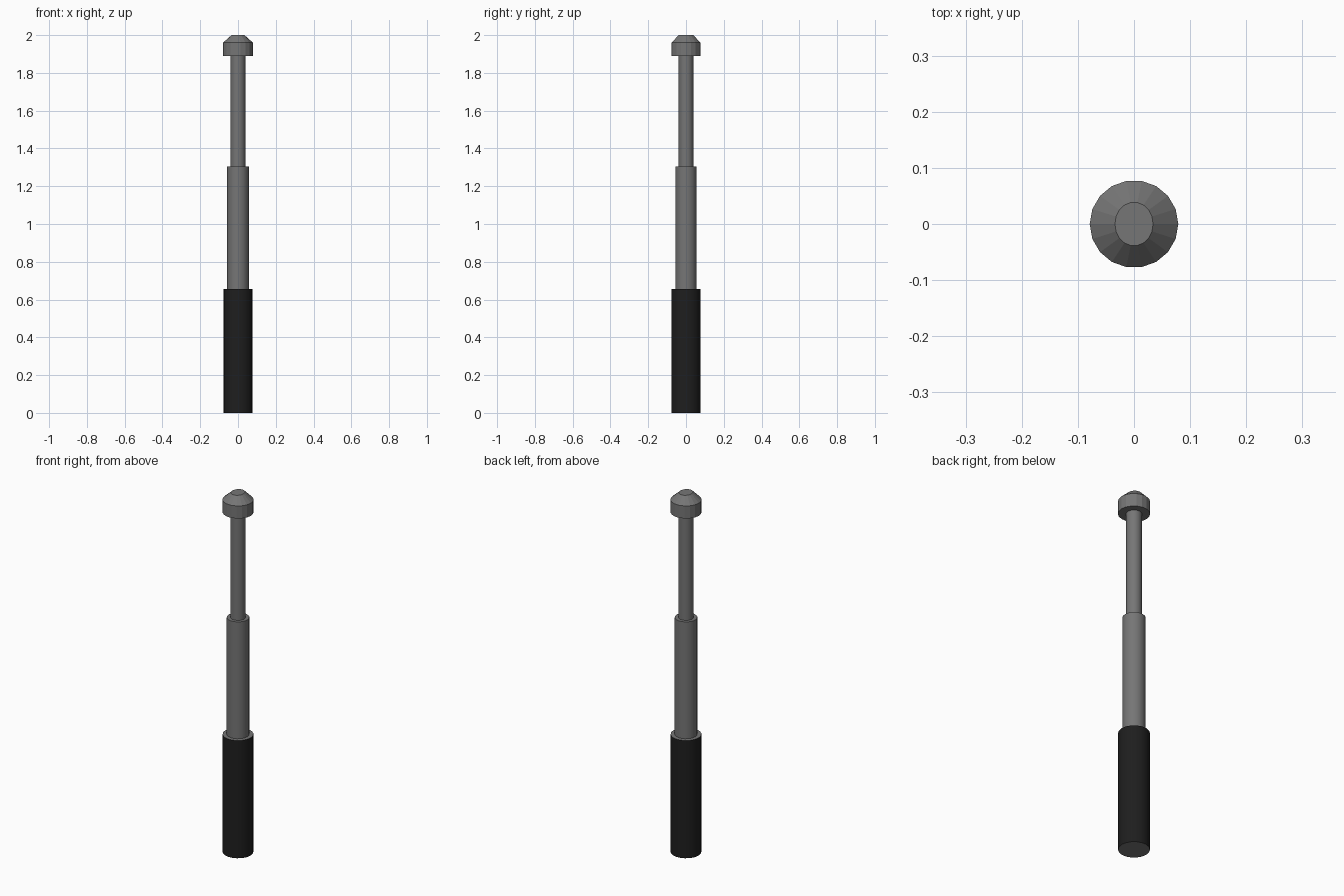
import bpy
import bmesh
from math import cos, sin, tau, radians

if "Cube" in bpy.data.objects:
    bpy.data.objects.remove(bpy.data.objects["Cube"], do_unlink=True)

SIDES = 18


def make_material(name, value):
    mat = bpy.data.materials.new(name)
    mat.use_nodes = True
    colour = (value, value, value, 1)
    mat.diffuse_color = colour
    mat.node_tree.nodes["Principled BSDF"].inputs["Base Color"].default_value = colour
    return mat


metal = make_material("grey_metal", 0.18)
rubber = make_material("black_rubber", 0.013)


def lathe(name, rings, side_material=metal):
    """Closed solid from (x radius, y radius, height) rings; the ends stay metal."""
    bm = bmesh.new()
    loops = [[bm.verts.new((rx * cos(tau * i / SIDES), ry * sin(tau * i / SIDES), z))
              for i in range(SIDES)] for rx, ry, z in rings]
    for low, high in zip(loops, loops[1:]):
        for i in range(SIDES):
            j = (i + 1) % SIDES
            bm.faces.new((low[i], low[j], high[j], high[i])).material_index = 1
    bm.faces.new(loops[0][::-1])
    bm.faces.new(loops[-1])
    mesh = bpy.data.meshes.new(name)
    bm.to_mesh(mesh)
    bm.free()
    mesh.materials.append(metal)
    mesh.materials.append(side_material)
    obj = bpy.data.objects.new(name, mesh)
    bpy.context.collection.objects.link(obj)
    return obj


def tube(name, radius, bottom, top, side_material=metal):
    obj = lathe(name, [(radius, radius, bottom), (radius, radius, top)], side_material)
    # Round barrel with sharp rims
    bpy.ops.object.select_all(action="DESELECT")
    obj.select_set(True)
    bpy.context.view_layer.objects.active = obj
    bpy.ops.object.shade_smooth_by_angle(angle=radians(30))


# Telescoping sections, from the grip upwards
tube("grip", 0.078, 0, 0.655, rubber)
tube("middle_tube", 0.057, 0.655, 1.305)
tube("upper_tube", 0.039, 1.305, 1.89)

# Faceted tip with a bevelled crown
lathe("tip", [(0.079, 0.078, 1.89), (0.079, 0.078, 1.96), (0.034, 0.039, 2.0)])
